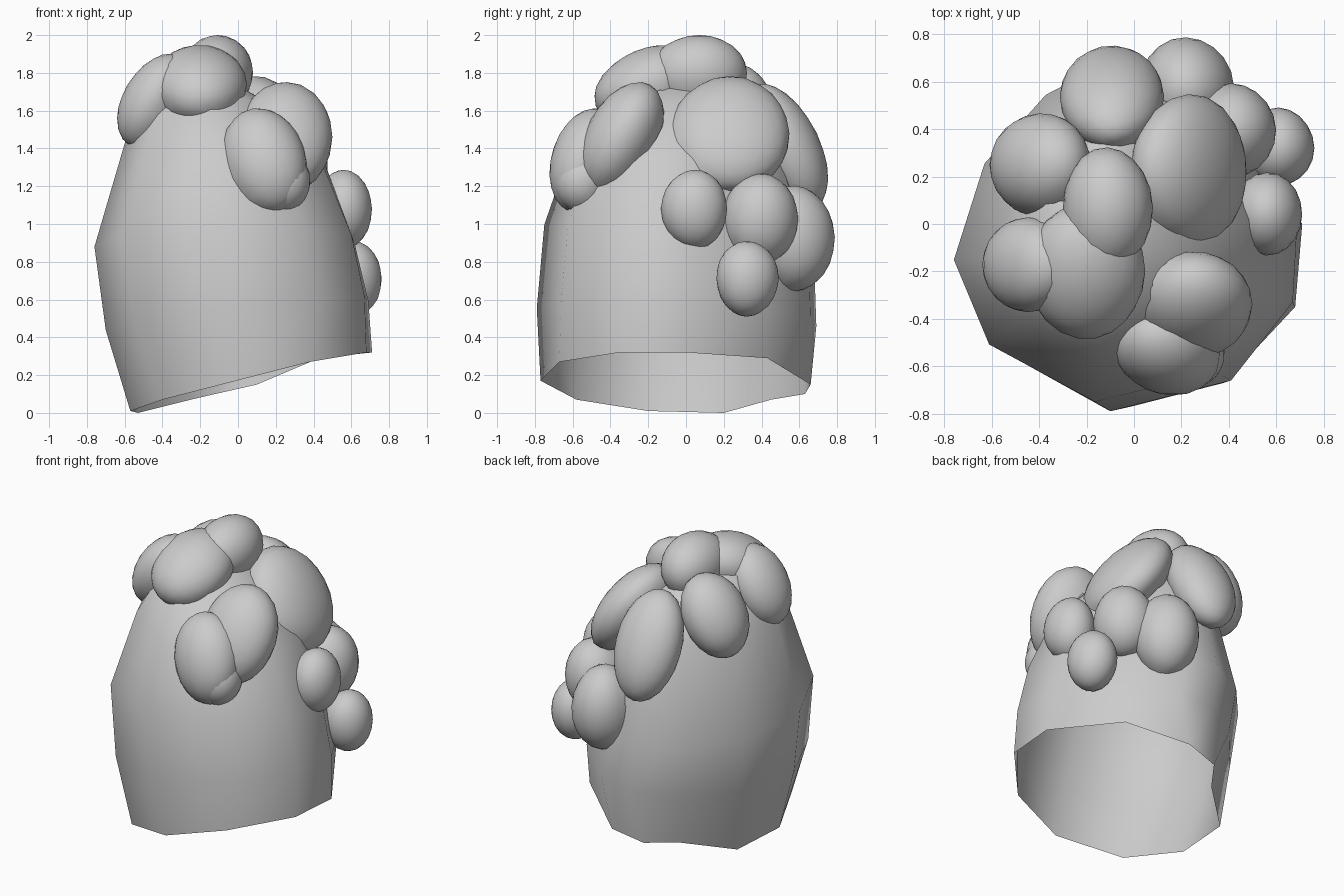
import bpy, bmesh, random
from mathutils import Vector, Euler, Matrix
from mathutils.bvhtree import BVHTree

if "Cube" in bpy.data.objects:
    bpy.data.objects.remove(bpy.data.objects["Cube"])

random.seed(4)


def finish(name, bm):
    me = bpy.data.meshes.new(name)
    bm.to_mesh(me)
    for p in me.polygons:
        p.use_smooth = True
    ob = bpy.data.objects.new(name, me)
    bpy.context.collection.objects.link(ob)
    return ob


# Hollow stump: uneven cut rim at the bottom (x, y, z)
rim = [(-.01, -.77, .17), (.38, -.67, .27), (.68, -.35, .32), (.71, 0, .32), (.43, .43, .29),
       (.10, .66, .15), (-.12, .63, .10), (-.25, .45, .07), (-.53, .20, 0),
       (-.57, -.20, .01), (-.40, -.58, .07)]
# Wall cross-section, normalised and scaled into each ring
outline = [(-.10, -.79), (.41, -.66), (.67, -.33), (.69, .03), (.46, .42), (.18, .66),
           (-.05, .69), (-.31, .55), (-.57, .25), (-.70, -.17), (-.55, -.54)]
unit = [((x + .005) / .695, (y + .05) / .74) for x, y in outline]
# left x, left z, right x, right z, front y, back y, rise towards the front
rings = [(-.70, .43, .69, .60, -.79, .69, .05),
         (-.76, .86, .62, .90, -.75, .68, .12), (-.59, 1.46, .46, 1.32, -.61, .52, 0),
         (-.42, 1.77, .20, 1.62, -.38, .33, 0)]
bm = bmesh.new()
loops = [[bm.verts.new(p) for p in rim]]
for xl, zl, xr, zr, y0, y1, rise in rings:
    loops.append([bm.verts.new(((xl + xr) / 2 + u * (xr - xl) / 2,
                                (y0 + y1) / 2 + v * (y1 - y0) / 2,
                                (zl + zr) / 2 + u * (zr - zl) / 2 - v * rise))
                  for u, v in unit])
n = len(unit)
for a, b in zip(loops, loops[1:]):
    for i in range(n):
        j = (i + 1) % n
        bm.faces.new((a[i], a[j], b[j], b[i]))
tip = bm.verts.new((-.12, 0, 1.80))
for i in range(n):
    bm.faces.new((loops[-1][i], loops[-1][(i + 1) % n], tip))
bm.normal_update()
tree = BVHTree.FromBMesh(bm)
finish("body_shell", bm)
bm.free()


# Lumps: slightly uneven ellipsoids, with the part buried in the body removed
def lump(name, centre, radii, tilt=(0, 0, 0), jitter=.03):
    bm = bmesh.new()
    bmesh.ops.create_icosphere(bm, subdivisions=3, radius=1)
    m = (Matrix.Translation(centre) @ Euler(tilt).to_matrix().to_4x4()
         @ Matrix.Diagonal((*radii, 1)))
    bumps = [Vector([random.uniform(-1, 1) for _ in range(3)]).normalized()
             for _ in range(3)]
    for v in bm.verts:
        s = 1 + jitter * sum(v.co.dot(d) ** 3 for d in bumps)
        v.co = m @ (v.co * s)
    buried = []
    for v in bm.verts:
        p, nor, _, dist = tree.find_nearest(v.co)
        if (v.co - p).dot(nor) < 0 and dist > .05:
            buried.append(v)
    bmesh.ops.delete(bm, geom=buried, context='VERTS')
    finish(name, bm)
    bm.free()


lumps = {
    "top_lump": ((-.11, .07, 1.80), (.19, .26, .20)),
    "front_top_lump": ((-.20, -.20, 1.74), (.25, .30, .19), (.4, 0, 0)),
    "left_top_lump": ((-.40, .25, 1.59), (.19, .22, .28), (0, .5, 0)),
    "left_front_lump": ((-.45, -.17, 1.66), (.16, .20, .27), (0, .5, 0)),
    "front_lump": ((.24, -.34, 1.46), (.25, .19, .32), (-.5, 0, 0)),
    "front_fold": ((.14, -.53, 1.35), (.22, .18, .29), (-.3, -.3, 0)),
    "front_fold_tip": ((.23, -.54, 1.24), (.15, .15, .18), (-.3, -.2, 0)),
    "right_big_lump": ((.23, .23, 1.48), (.18, .32, .35), (0, -.6, 0)),
    "right_small_lump": ((.56, .04, 1.08), (.15, .175, .21)),
    "right_low_lump": ((.61, .32, .71), (.15, .165, .20)),
    "right_back_lump": ((.41, .40, 1.03), (.19, .20, .24)),
    "back_right_lump": ((.22, .58, .93), (.20, .21, .28)),
    "back_lump": ((-.09, .54, 1.41), (.22, .17, .36), (.45, 0, 0)),
}
for name, spec in lumps.items():
    lump(name, *spec)
